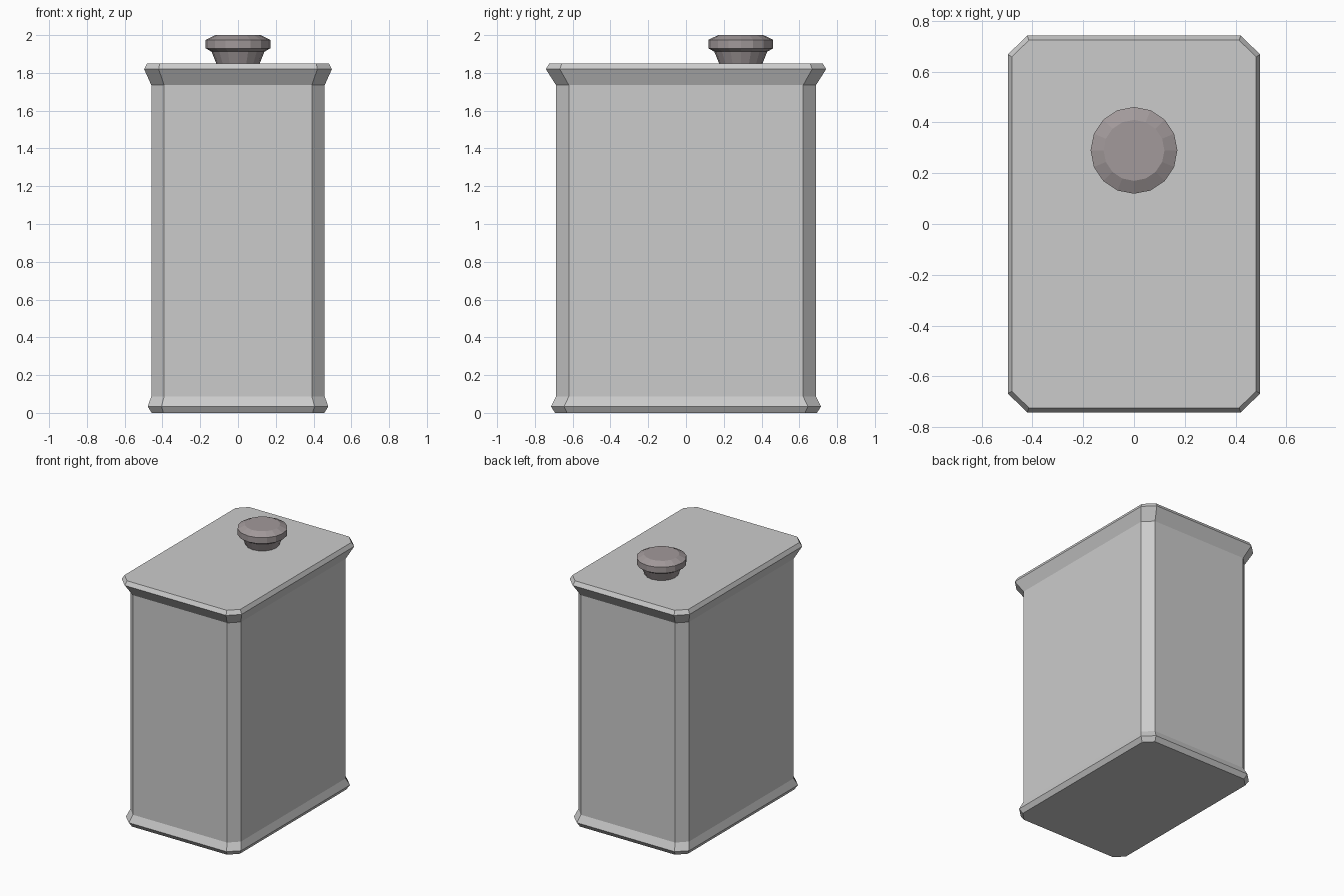
import bpy, bmesh, math

if "Cube" in bpy.data.objects:
    bpy.data.objects.remove(bpy.data.objects["Cube"])


def loft(name, rings):
    """Skin a stack of equal-length point rings and cap both ends."""
    bm = bmesh.new()
    loops = [[bm.verts.new(p) for p in ring] for ring in rings]
    n = len(loops[0])
    for a, b in zip(loops, loops[1:]):
        for i in range(n):
            j = (i + 1) % n
            bm.faces.new((a[i], a[j], b[j], b[i]))
    bm.faces.new(loops[0][::-1])
    bm.faces.new(loops[-1])
    bmesh.ops.recalc_face_normals(bm, faces=bm.faces[:])
    mesh = bpy.data.meshes.new(name)
    bm.to_mesh(mesh)
    bm.free()
    obj = bpy.data.objects.new(name, mesh)
    bpy.context.collection.objects.link(obj)
    return obj


def chamfered_rect(x, y, cx, cy, z):
    """Rectangle of half size x, y whose corners are cut at cx, cy."""
    return [(x, -cy, z), (x, cy, z), (cx, y, z), (-cx, y, z),
            (-x, cy, z), (-x, -cy, z), (-cx, -y, z), (cx, -y, z)]


def circle(r, z, n=16):
    return [(r * math.cos(math.tau * i / n), r * math.sin(math.tau * i / n), z)
            for i in range(n)]


# Canister body with flared foot and top rim
body_profile = [
    (0.457, 0.693, 0.395, 0.63, 0.0),
    (0.478, 0.715, 0.405, 0.645, 0.034),
    (0.459, 0.688, 0.391, 0.62, 0.088),
    (0.459, 0.688, 0.391, 0.62, 1.735),
    (0.497, 0.742, 0.42, 0.668, 1.82),
    (0.481, 0.724, 0.414, 0.658, 1.85),
]
loft("canister_body", [chamfered_rect(*p) for p in body_profile])

# Screw cap with tapered neck
cap_profile = [(0.115, 1.85), (0.14, 1.912), (0.171, 1.93),
               (0.171, 1.975), (0.12, 2.0)]
cap = loft("cap", [circle(r, z) for r, z in cap_profile])
cap.location.y = 0.29
mat = bpy.data.materials.new("dark_grey")
mat.diffuse_color = (0.36, 0.32, 0.325, 1)
mat.use_nodes = True
mat.node_tree.nodes["Principled BSDF"].inputs["Base Color"].default_value = mat.diffuse_color
cap.data.materials.append(mat)
